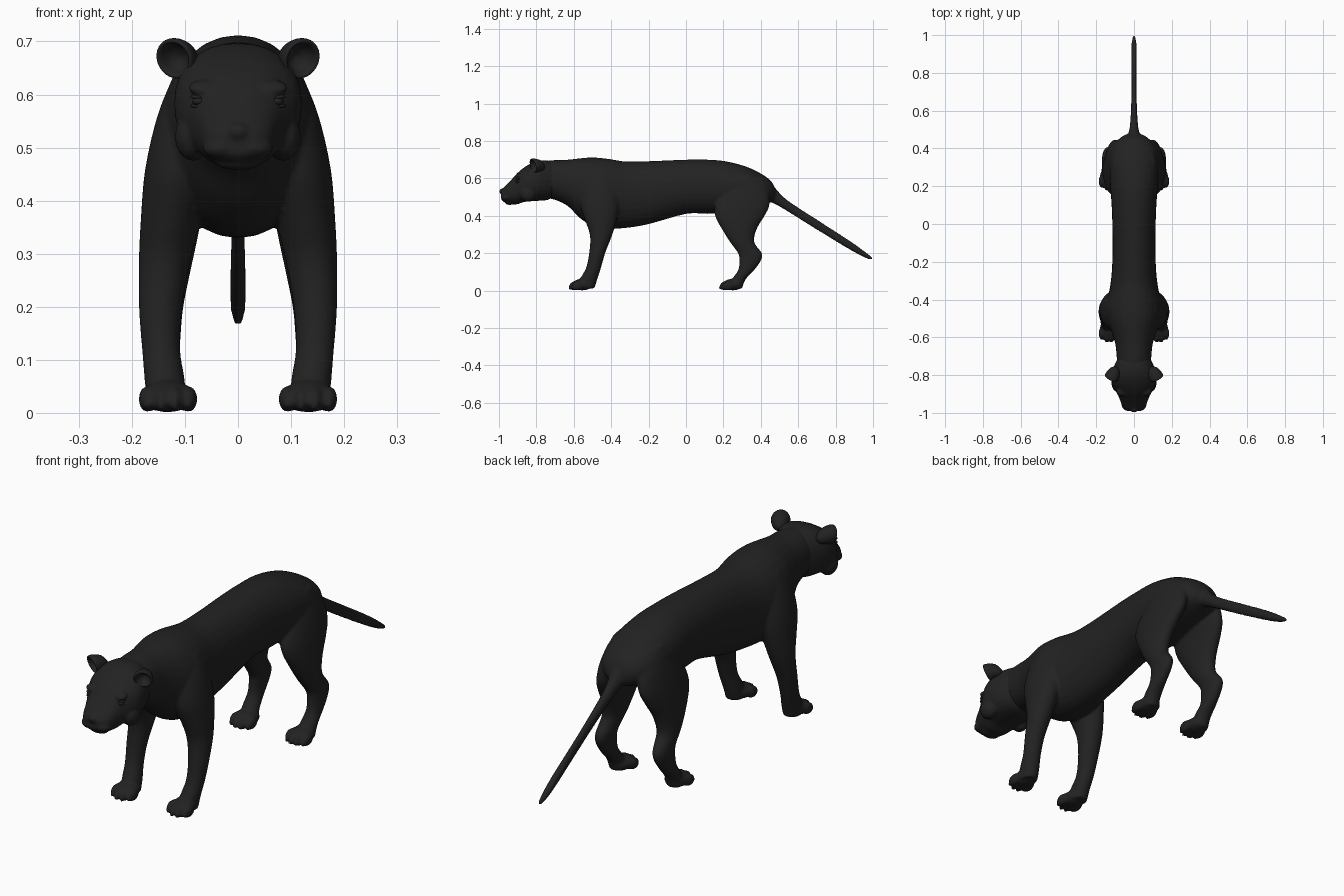
import bpy, bmesh, math
from mathutils import Matrix, Vector

cube = bpy.data.objects.get("Cube")
if cube:
    bpy.data.objects.remove(cube, do_unlink=True)

fur = bpy.data.materials.new("black fur")
fur.use_nodes = True
tone = (0.016, 0.016, 0.016, 1)
fur.diffuse_color = tone
bsdf = fur.node_tree.nodes["Principled BSDF"]
bsdf.inputs["Base Color"].default_value = tone
bsdf.inputs["Roughness"].default_value = 0.8


def blend(rows, steps):
    """Smooth curve through rows of numbers (Catmull-Rom)."""
    out = []
    last = len(rows) - 1
    for i in range(last):
        a, b = rows[max(i - 1, 0)], rows[i]
        c, d = rows[i + 1], rows[min(i + 2, last)]
        for k in range(steps):
            t = k / steps
            out.append([q + t / 2 * (r - p + t * (2 * p - 5 * q + 4 * r - s
                        + t * (3 * (q - r) + s - p)))
                        for p, q, r, s in zip(a, b, c, d)])
    return out + [rows[last]]


def loft(bm, rows, axis, side=1, power=2.0, steps=4, count=28):
    """Closed tube; each row is x, y, z, half width, half depth.
    axis Y puts rings in the xz plane, axis Z in the xy plane."""
    rings = []
    for x, y, z, w, d in blend(rows, steps):
        ring = []
        for k in range(count):
            a = math.tau * k / count
            c, s = math.cos(a), math.sin(a)
            u = math.copysign(abs(c) ** (2 / power), c) * max(w, 0.002)
            v = math.copysign(abs(s) ** (2 / power), s) * max(d, 0.002)
            p = (x + u, y, z + v) if axis == "Y" else (x + u, y + v, z)
            ring.append(bm.verts.new((p[0] * side, p[1], p[2])))
        rings.append(ring)
    for a, b in zip(rings, rings[1:]):
        for k in range(count):
            n = (k + 1) % count
            bm.faces.new((a[k], a[n], b[n], b[k]))
    bm.faces.new(rings[0])
    bm.faces.new(rings[-1])


def spans(rows):
    """Turn y, bottom, top, half width into centred loft rows."""
    return [(0, y, (lo + hi) / 2, w, (hi - lo) / 2) for y, lo, hi, w in rows]


def blob(bm, centre, size, tilt=0.0):
    m = (Matrix.Translation(centre) @ Matrix.Rotation(tilt, 4, "X")
         @ Matrix.Diagonal((*size, 1)))
    bmesh.ops.create_uvsphere(bm, u_segments=20, v_segments=12, radius=1, matrix=m)


def finish(bm, name, voxel=0, relax=0, mirrored=False):
    bmesh.ops.recalc_face_normals(bm, faces=bm.faces)
    for f in bm.faces:
        f.smooth = True
    mesh = bpy.data.meshes.new(name)
    bm.to_mesh(mesh)
    bm.free()
    mesh.materials.append(fur)
    ob = bpy.data.objects.new(name, mesh)
    bpy.context.collection.objects.link(ob)
    if mirrored:
        ob.modifiers.new("Mirror", "MIRROR")
    if voxel:
        fuse = ob.modifiers.new("Fuse", "REMESH")
        fuse.mode = "VOXEL"
        fuse.voxel_size = voxel
        fuse.use_smooth_shade = True
        ease = ob.modifiers.new("Ease", "SMOOTH")
        ease.factor = 0.5
        ease.iterations = relax
    return ob


# Torso and neck
body = bmesh.new()
loft(body, spans([
    (-.78, .50, .69, .085), (-.7, .485, .698, .092), (-.63, .45, .70, .10),
    (-.57, .39, .707, .12), (-.5, .345, .712, .142), (-.42, .33, .705, .145),
    (-.32, .335, .69, .125), (-.2, .355, .692, .115), (0, .41, .70, .115),
    (.12, .41, .70, .12), (.22, .42, .69, .128), (.33, .44, .66, .128),
    (.41, .46, .62, .11), (.455, .475, .585, .075), (.475, .49, .55, .04)]),
    "Y", power=2.1)

# Tail
loft(body, [(0, .4, .55, .05, .05), (0, .47, .51, .032, .045),
            (0, .54, .455, .02, .03), (0, .72, .34, .013, .028),
            (0, .88, .24, .015, .024), (0, .96, .19, .013, .016),
            (0, 1, .168, .005, .006)], "Y")

for s in (1, -1):
    # Front leg from shoulder to wrist
    loft(body, [(.075, -.455, .64, .045, .06), (.09, -.46, .56, .062, .095),
                (.108, -.46, .46, .067, .105), (.126, -.455, .37, .057, .082),
                (.138, -.455, .29, .049, .058), (.146, -.475, .2, .041, .043),
                (.145, -.495, .12, .036, .04), (.138, -.52, .06, .038, .046),
                (.136, -.525, .012, .035, .036)], "Z", s)
    # Hind leg from hip to heel
    loft(body, [(.07, .31, .62, .04, .06), (.085, .315, .54, .05, .12),
                (.1, .302, .46, .053, .145), (.112, .288, .4, .05, .133),
                (.122, .285, .33, .046, .094), (.13, .3, .26, .039, .065),
                (.136, .342, .2, .033, .064), (.138, .343, .16, .031, .058),
                (.139, .322, .11, .03, .043), (.137, .283, .06, .035, .036),
                (.136, .27, .012, .034, .03)], "Z", s)
    # Paws with four toes each
    for heel in (-.54, .265):
        blob(body, (.133 * s, heel - .015, .032), (.048, .055, .031))
        for k in range(4):
            inner = abs(k - 1.5)
            x = .093 + .026 * k
            y = heel - .06 + .014 * inner
            blob(body, (x * s, y, .026), (.0165, .033, .025), .2)
            blob(body, (x * s, y - .024, .017), (.009, .014, .011), .4)
finish(body, "body", voxel=.0065, relax=5)

# Head: skull, cheeks and muzzle
head = bmesh.new()
loft(head, spans([
    (-.69, .51, .68, .075), (-.74, .485, .695, .1), (-.79, .48, .695, .118),
    (-.835, .477, .677, .119), (-.87, .473, .655, .105), (-.9, .462, .63, .088),
    (-.93, .462, .597, .075), (-.955, .468, .57, .066), (-.975, .475, .55, .053),
    (-.988, .488, .535, .034)]), "Y", power=2.3)
blob(head, (0, -.972, .526), (.026, .027, .019), -.4)      # nose
blob(head, (0, -.943, .471), (.042, .025, .013))           # lower lip
for s in (1, -1):
    blob(head, (.03 * s, -.957, .499), (.036, .034, .022))  # whisker pad
    blob(head, (.06 * s, -.892, .613), (.034, .022, .013), .5)  # brow
    blob(head, (.085 * s, -.845, .52), (.034, .045, .045))  # cheek
finish(head, "head", voxel=.005, relax=4)

# Cupped ears, turned a little outward
ear = bmesh.new()
loft(ear, [(0, .05, -.02, .006, .006), (0, .035, -.012, .026, .028),
           (0, .005, -.002, .037, .037), (0, -.012, 0, .037, .039),
           (0, -.013, 0, .03, .032), (0, .008, -.003, .02, .022),
           (0, .018, -.006, .004, .004)], "Y", steps=3)
bmesh.ops.transform(ear, verts=ear.verts, matrix=Matrix.Translation((.115, -.805, .671))
                    @ Matrix.Rotation(.45, 4, "Z") @ Matrix.Rotation(.3, 4, "X"))
finish(ear, "ears", mirrored=True)

# Eyes with lids
eyes = bmesh.new()
blob(eyes, (.073, -.899, .587), (.013, .014, .008))
finish(eyes, "eyes", mirrored=True)
lids = bmesh.new()
for lift in (.009, -.008):
    blob(lids, (.072, -.896, .587 + lift), (.018, .014, .004), .2)
finish(lids, "eyelids", mirrored=True)
